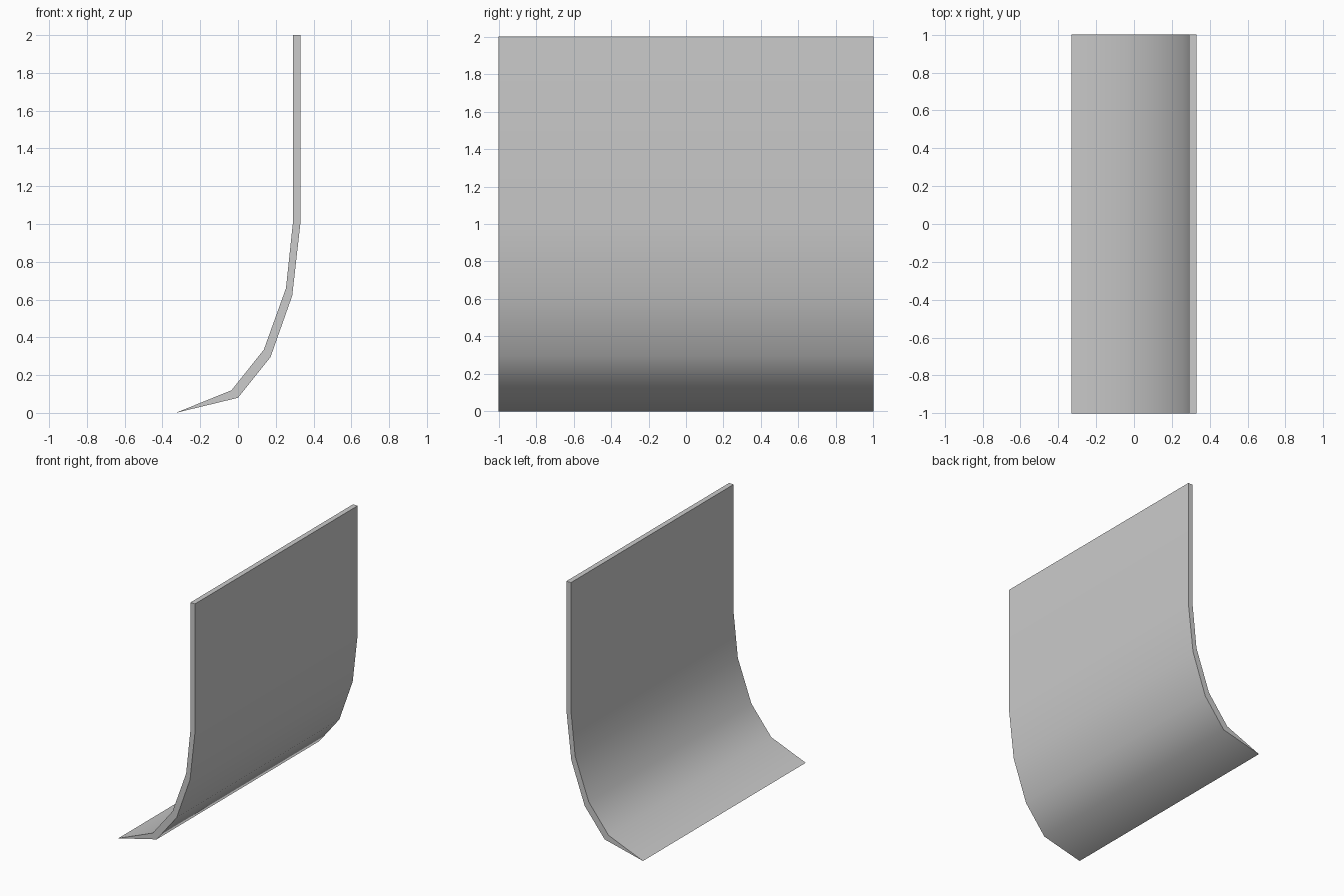
import bpy, bmesh, math

if "Cube" in bpy.data.objects:
    bpy.data.objects.remove(bpy.data.objects["Cube"])

# Side profile (x, z): outer face going up, then inner face coming back down
outer = [(-0.33, 0.0), (0.0, 0.08), (0.172, 0.295), (0.287, 0.62), (0.33, 1.0), (0.33, 2.0)]
inner = [(0.29, 2.0), (0.29, 1.0), (0.254, 0.66), (0.137, 0.335), (-0.034, 0.12)]

# Curved blade: the profile extruded along y
bm = bmesh.new()
face = bm.faces.new([bm.verts.new((x, -1, z)) for x, z in outer + inner])
ext = bmesh.ops.extrude_face_region(bm, geom=[face], use_keep_orig=True)
verts = [g for g in ext["geom"] if isinstance(g, bmesh.types.BMVert)]
bmesh.ops.translate(bm, verts=verts, vec=(0, 2, 0))
bmesh.ops.recalc_face_normals(bm, faces=bm.faces)

mesh = bpy.data.meshes.new("curved_blade")
bm.to_mesh(mesh)
bm.free()
blade = bpy.data.objects.new("curved_blade", mesh)
bpy.context.collection.objects.link(blade)

# Smooth along the curve, sharp at the rims
bpy.context.view_layer.objects.active = blade
blade.select_set(True)
bpy.ops.object.shade_smooth_by_angle(angle=math.radians(45))
